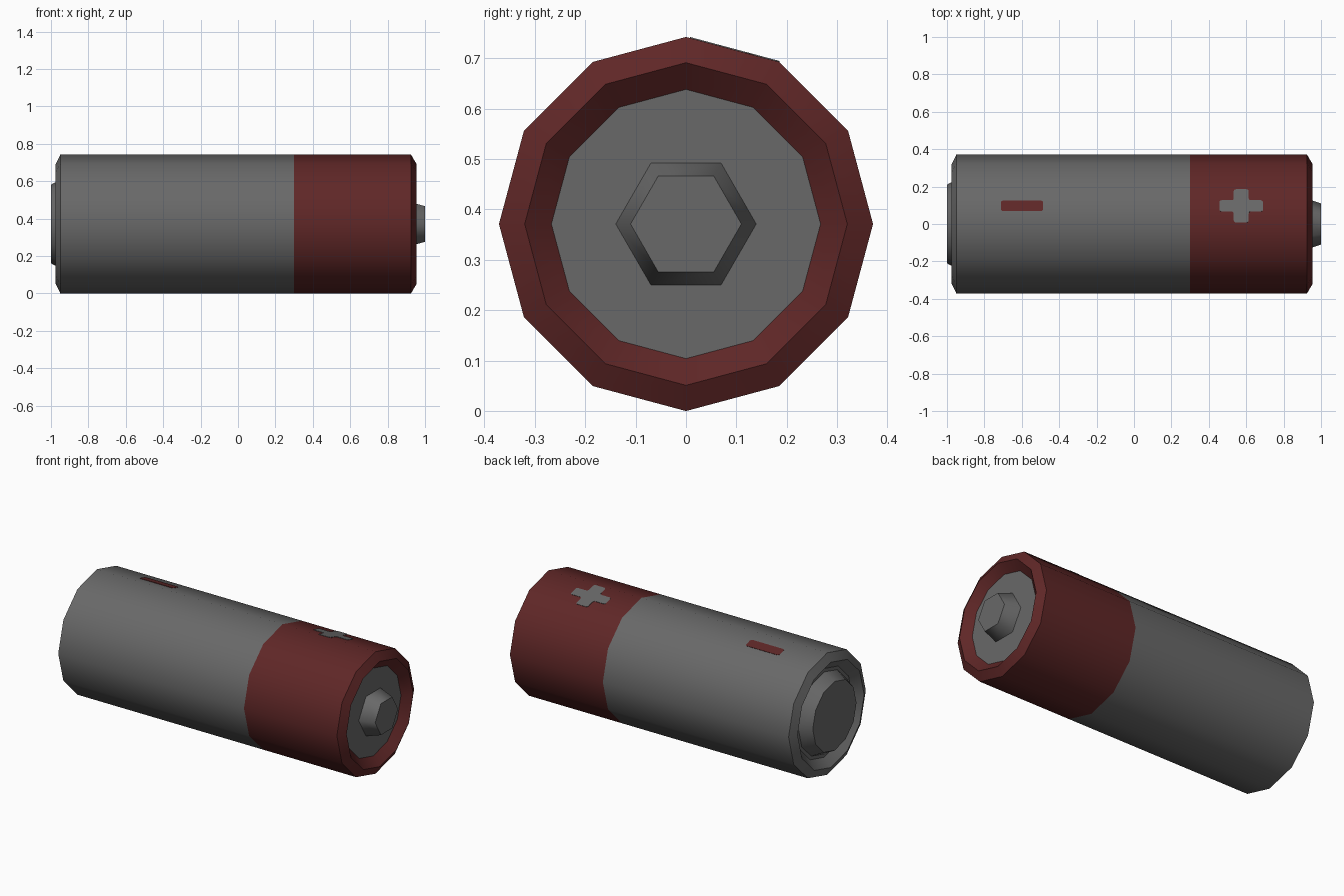
import bpy, bmesh, math
from mathutils import Vector

if "Cube" in bpy.data.objects:
    bpy.data.objects.remove(bpy.data.objects["Cube"])

R = 0.371  # casing radius, also the height of the axis


def material(name, rgb):
    m = bpy.data.materials.new(name)
    m.diffuse_color = (*rgb, 1)
    m.use_nodes = True
    m.node_tree.nodes["Principled BSDF"].inputs["Base Color"].default_value = m.diffuse_color
    return m


GREY = material("dark grey", (0.14, 0.14, 0.14))
RED = material("dark red", (0.115, 0.02, 0.02))


def finish(bm, name, mats, smooth_angle=None):
    bmesh.ops.recalc_face_normals(bm, faces=bm.faces)
    me = bpy.data.meshes.new(name)
    bm.to_mesh(me)
    bm.free()
    for m in mats:
        me.materials.append(m)
    ob = bpy.data.objects.new(name, me)
    bpy.context.collection.objects.link(ob)
    if smooth_angle:
        bpy.ops.object.select_all(action='DESELECT')
        ob.select_set(True)
        bpy.context.view_layer.objects.active = ob
        bpy.ops.object.shade_smooth_by_angle(angle=math.radians(smooth_angle))
    return ob


def lathe(name, profile, sides, mats, smooth_angle, red_from=9):
    """Turn (x, radius) points around the long axis; bands past red_from are red."""
    bm = bmesh.new()
    rings = []
    for x, r in profile:
        angles = [2 * math.pi * i / sides for i in range(sides)]
        rings.append([bm.verts.new((x, r * math.cos(a), R + r * math.sin(a))) for a in angles])
    for k in range(len(rings) - 1):
        a, b = rings[k], rings[k + 1]
        for i in range(sides):
            j = (i + 1) % sides
            f = bm.faces.new((a[i], a[j], b[j], b[i]))
            f.material_index = int(profile[k][0] >= red_from)
    bm.faces.new(rings[0])
    bm.faces.new(rings[-1])
    return finish(bm, name, mats, smooth_angle)


def mark(name, outline, mat, rounding):
    """Thin plate on the upper back facet, outline given as (x, distance across facet)."""
    a = math.radians(75)
    normal = Vector((0, math.cos(a), math.sin(a)))
    across = Vector((0, math.sin(a), -math.cos(a)))
    mid = Vector((0, 0, R)) + normal * R * math.cos(math.radians(15))
    bm = bmesh.new()
    verts = [bm.verts.new(mid + across * v + Vector((x, 0, 0))) for x, v in outline]
    face = bm.faces.new(verts)
    bmesh.ops.bevel(bm, geom=verts, offset=rounding, segments=3, profile=0.5, affect='VERTICES')
    ext = bmesh.ops.extrude_face_region(bm, geom=bm.faces[:])
    top = [g for g in ext["geom"] if isinstance(g, bmesh.types.BMVert)]
    bmesh.ops.translate(bm, verts=top, vec=normal * 0.002)
    return finish(bm, name, [mat])


# Casing with chamfered rims and recessed ends
lathe("casing", [(-0.93, 0.27), (-0.975, 0.32), (-0.95, R), (0.30, R),
                 (0.925, R), (0.955, 0.32), (0.91, 0.267)], 12, [GREY, RED], 40, 0.30)

# End contacts
lathe("negative_contact", [(-0.928, 0.25), (-1.0, 0.21)], 12, [GREY], 40)
lathe("positive_contact", [(0.908, 0.14), (1.0, 0.11)], 6, [GREY], 62)

# Polarity marks
mark("minus_mark", [(-0.712, -0.025), (-0.486, -0.025), (-0.486, 0.033), (-0.712, 0.033)], RED, 0.012)

cx, cv, w, h = 0.573, 0.004, 0.117, 0.092   # plus centre and half sizes
ax, av = 0.04, 0.031                        # half thickness of the arms
quarter = [(w, av), (ax, av), (ax, h)]
plus = []
for sx, sv, step in ((1, 1, 1), (-1, 1, -1), (-1, -1, 1), (1, -1, -1)):
    plus += [(cx + sx * x, cv + sv * v) for x, v in quarter[::step]]
mark("plus_mark", plus, GREY, 0.012)
